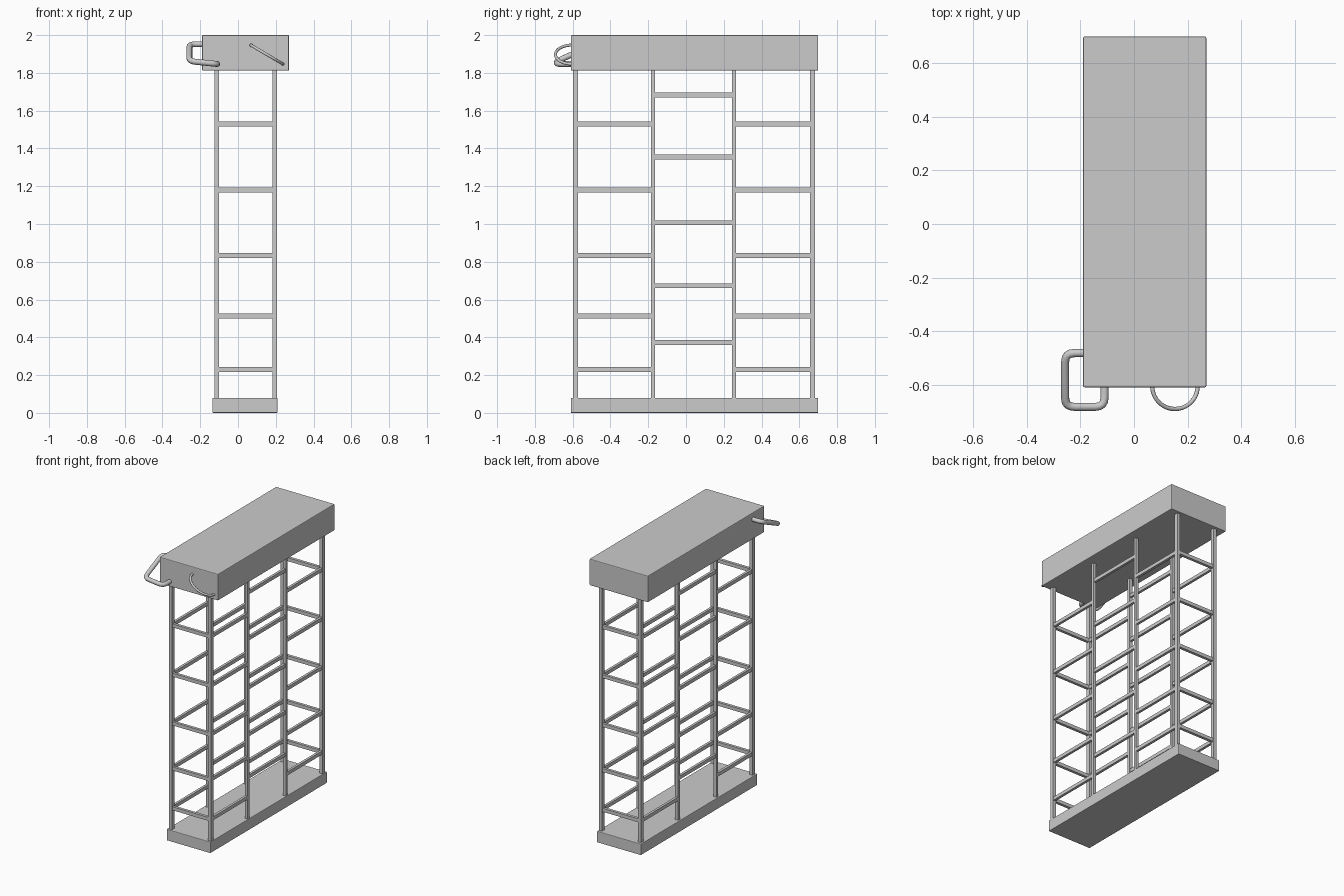
import bpy, math
from mathutils import Vector

if "Cube" in bpy.data.objects:
    bpy.data.objects.remove(bpy.data.objects["Cube"])


def box(name, x0, x1, y0, y1, z0, z1, bevel=0.0):
    bpy.ops.mesh.primitive_cube_add(
        size=1, location=((x0 + x1) / 2, (y0 + y1) / 2, (z0 + z1) / 2))
    o = bpy.context.object
    o.name = name
    o.scale = (x1 - x0, y1 - y0, z1 - z0)
    bpy.ops.object.transform_apply(location=False, rotation=False, scale=True)
    if bevel:
        m = o.modifiers.new("bevel", 'BEVEL')
        m.width, m.segments = bevel, 2
    return o


def tube(name, pts, radius):
    cu = bpy.data.curves.new(name, 'CURVE')
    cu.dimensions = '3D'
    cu.bevel_depth, cu.bevel_resolution = radius, 3
    cu.use_fill_caps = True
    sp = cu.splines.new('POLY')
    sp.points.add(len(pts) - 1)
    for p, co in zip(sp.points, pts):
        p.co = (*co, 1)
    o = bpy.data.objects.new(name, cu)
    bpy.context.collection.objects.link(o)
    bpy.ops.object.select_all(action='DESELECT')
    o.select_set(True)
    bpy.context.view_layer.objects.active = o
    bpy.ops.object.convert(target='MESH')
    bpy.context.object.name = name
    bpy.ops.object.shade_smooth_by_angle(angle=math.radians(40))


def rounded(pts, r, n=4):
    pts = [Vector(p) for p in pts]
    out = [pts[0]]
    for a, b, c in zip(pts, pts[1:], pts[2:]):
        p, q = b + (a - b).normalized() * r, b + (c - b).normalized() * r
        for i in range(n + 1):
            t = i / n
            out.append(p * (1 - t) ** 2 + b * 2 * t * (1 - t) + q * t * t)
    return out + [pts[-1]]


# Base tray and top case
box("base", -0.135, 0.21, -0.61, 0.70, 0.0, 0.08, 0.004)
box("top_case", -0.19, 0.27, -0.61, 0.70, 1.812, 2.0, 0.005)

# Upright posts
XS = (-0.112, 0.194)
YS = (-0.584, -0.174, 0.254, 0.669)
for x in XS:
    for i, y in enumerate(YS):
        h = 0.0135 if i in (0, 3) else 0.0105
        box("post", x - 0.0115, x + 0.0115, y - h, y + h, 0.07, 1.82)

# Rungs: outer bays and ends share heights, middle bay is staggered
OUTER = (0.23, 0.513, 0.833, 1.18, 1.53)
MIDDLE = (0.373, 0.673, 1.007, 1.355, 1.683)
H = 0.0125
for bay in range(3):
    for z in (MIDDLE if bay == 1 else OUTER):
        for x in XS:
            box("side_rung", x - 0.009, x + 0.009, YS[bay], YS[bay + 1], z - H, z + H)
for z in OUTER:
    for y in (YS[0], YS[3]):
        box("end_rung", XS[0], XS[1], y - 0.01, y + 0.01, z - H, z + H)

# Corner handle wrapping round the case
tube("corner_handle", rounded([
    (-0.175, -0.482, 1.952), (-0.257, -0.482, 1.952),
    (-0.257, -0.683, 1.862), (-0.110, -0.683, 1.847),
    (-0.110, -0.600, 1.847)], 0.035), 0.0155)

# Slanted half-ring on the front
arc = []
for i in range(21):
    a = math.pi * i / 20
    c = math.cos(a)
    arc.append((0.153 + 0.085 * c, -0.605 - 0.086 * math.sin(a), 1.897 - 0.05 * c))
tube("front_ring", arc, 0.008)
